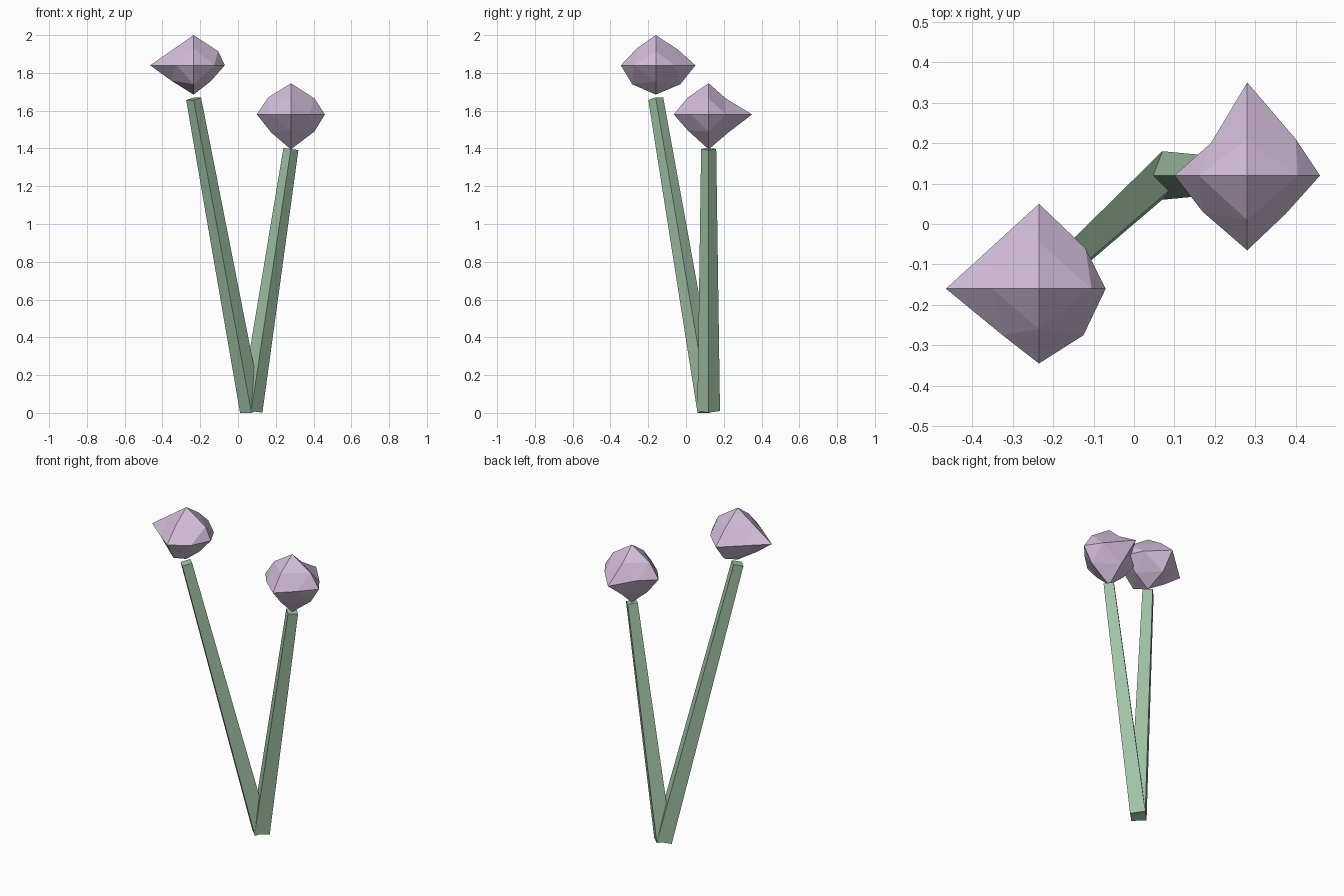
import bpy, bmesh
from mathutils import Vector, Matrix

if "Cube" in bpy.data.objects:
    bpy.data.objects.remove(bpy.data.objects["Cube"])


def material(name, color):
    m = bpy.data.materials.new(name)
    m.diffuse_color = (*color, 1)
    m.use_nodes = True
    m.node_tree.nodes["Principled BSDF"].inputs["Base Color"].default_value = m.diffuse_color
    return m


green = material("stem_green", (0.36, 0.55, 0.39))
purple = material("bud_purple", (0.65, 0.51, 0.70))


def finish(name, bm, mat):
    bmesh.ops.recalc_face_normals(bm, faces=bm.faces)
    me = bpy.data.meshes.new(name)
    bm.to_mesh(me)
    bm.free()
    me.materials.append(mat)
    bpy.context.collection.objects.link(bpy.data.objects.new(name, me))


# Tapered four-sided stem, ends square to its axis
def stem(name, base, top):
    a, b = Vector(base), Vector(top)
    d = b - a
    rot = Vector((0, 0, 1)).rotation_difference(d).to_matrix().to_4x4()
    bm = bmesh.new()
    rings = []
    for p, r in ((a, 0.06), (b, 0.04)):
        place = Matrix.Translation(p) @ rot
        rings.append([bm.verts.new(place @ Vector(c))
                      for c in ((r, 0, 0), (0, r, 0), (-r, 0, 0), (0, -r, 0))])
    for ring in rings:
        bm.faces.new(ring)
    for i in range(4):
        j = (i + 1) % 4
        bm.faces.new((rings[0][i], rings[0][j], rings[1][j], rings[1][i]))
    finish(name, bm, green)


# Lumpy octahedron bud: a tip on each half axis, plus a point on each edge.
# Edge points are given per plane in the order ++, +-, -+, --.
def bud(name, center, tips, xy, xz, yz):
    c = Vector(center)
    bm = bmesh.new()
    verts = {}

    def add(key, co):
        verts[key] = bm.verts.new(c + Vector(co))

    for axis, (plus, minus) in enumerate(tips):
        for s, r in ((1, plus), (-1, minus)):
            co = [0, 0, 0]
            co[axis] = s * r
            add(frozenset([(axis, s)]), co)
    signs = ((1, 1), (1, -1), (-1, 1), (-1, -1))
    for (i, j), points in (((0, 1), xy), ((0, 2), xz), ((1, 2), yz)):
        for (si, sj), (u, v) in zip(signs, points):
            co = [0, 0, 0]
            co[i], co[j] = si * u, sj * v
            add(frozenset([(i, si), (j, sj)]), co)
    # Four triangles per octant
    for sx in (1, -1):
        for sy in (1, -1):
            for sz in (1, -1):
                k = [(0, sx), (1, sy), (2, sz)]
                t = [verts[frozenset([q])] for q in k]
                m = [verts[frozenset([k[n], k[(n + 1) % 3]])] for n in range(3)]
                bm.faces.new(m)
                for n in range(3):
                    bm.faces.new((t[n], m[n], m[n - 1]))
    finish(name, bm, purple)


root = (0.07, 0.12, 0.01)
stem("tall_stem", root, (-0.235, -0.16, 1.663))
stem("short_stem", root, (0.28, 0.12, 1.397))

bud("tall_bud", (-0.235, -0.16, 1.84),
    ((0.165, 0.23), (0.21, 0.185), (0.16, 0.155)),
    ((0.115, 0.10), (0.11, 0.115), (0.115, 0.105), (0.09, 0.115)),
    ((0.13, 0.075), (0.09, 0.085), (0.115, 0.08), (0.12, 0.08)),
    ((0.115, 0.085), (0.13, 0.10), (0.10, 0.09), (0.125, 0.10)))
bud("short_bud", (0.28, 0.12, 1.58),
    ((0.18, 0.18), (0.23, 0.185), (0.165, 0.185)),
    ((0.12, 0.09), (0.095, 0.095), (0.09, 0.08), (0.11, 0.09)),
    ((0.125, 0.085), (0.125, 0.09), (0.12, 0.09), (0.105, 0.095)),
    ((0.09, 0.085), (0.105, 0.095), (0.11, 0.09), (0.11, 0.085)))
